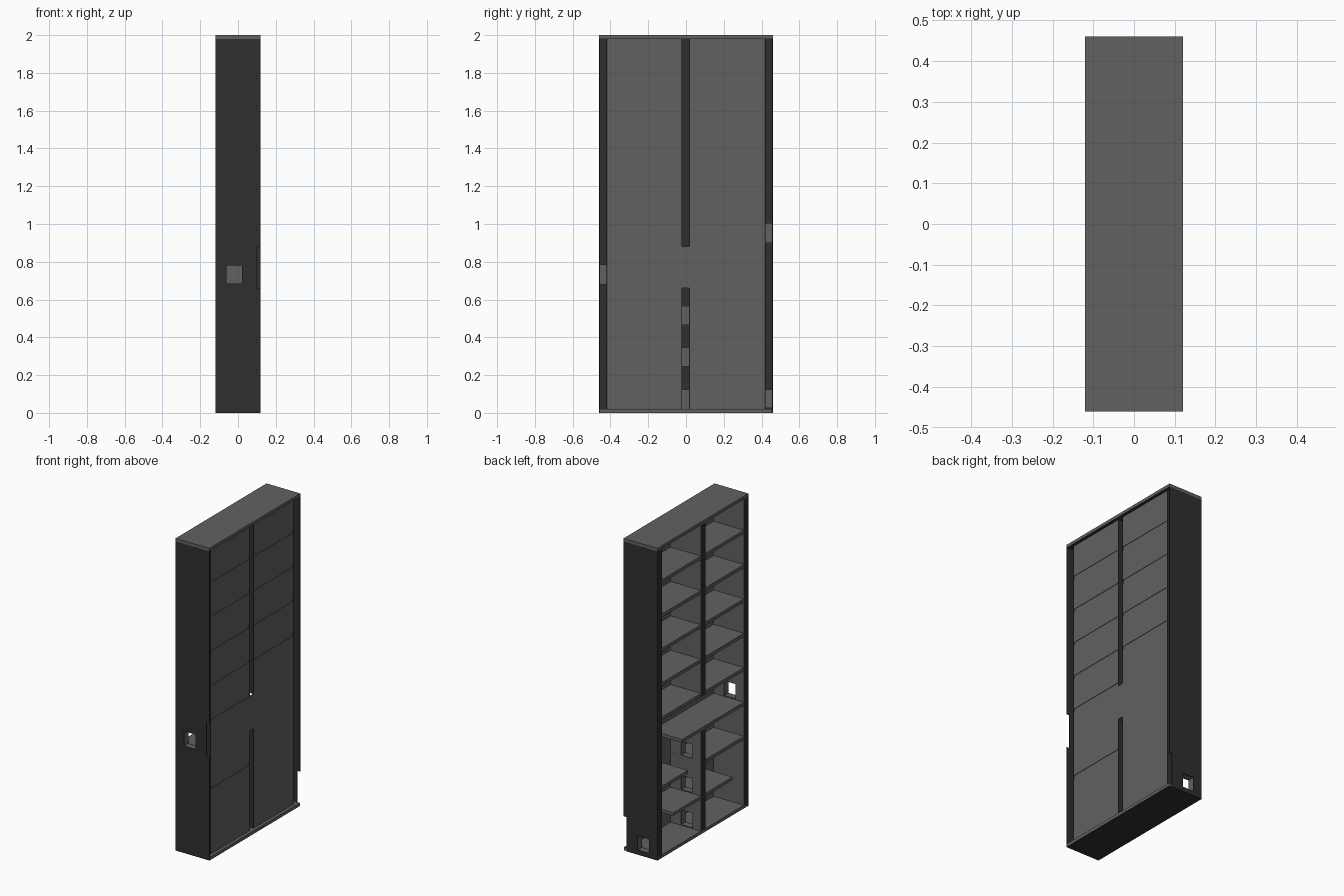
import bpy, bmesh
from mathutils import Vector

if "Cube" in bpy.data.objects:
    bpy.data.objects.remove(bpy.data.objects["Cube"])


def material(name, v):
    m = bpy.data.materials.new(name)
    m.diffuse_color = (v, v, v, 1)
    m.use_nodes = True
    m.node_tree.nodes["Principled BSDF"].inputs["Base Color"].default_value = m.diffuse_color
    return m


GREY = material("mid grey board", 0.12)
DARK = material("dark grey frame", 0.028)


def boxes(name, parts, mat, other=None, rule=None):
    """Join boxes (x0,x1,y0,y1,z0,z1) in one object; rule(normal) picks the second colour."""
    bm = bmesh.new()
    for x0, x1, y0, y1, z0, z1 in parts:
        r = bmesh.ops.create_cube(bm, size=1)
        for v in r["verts"]:
            v.co = Vector((x1 if v.co.x > 0 else x0,
                           y1 if v.co.y > 0 else y0,
                           z1 if v.co.z > 0 else z0))
    bm.normal_update()
    if rule:
        for f in bm.faces:
            f.material_index = int(rule(f.normal))
    me = bpy.data.meshes.new(name)
    bm.to_mesh(me)
    bm.free()
    ob = bpy.data.objects.new(name, me)
    me.materials.append(mat)
    if other:
        me.materials.append(other)
    bpy.context.collection.objects.link(ob)
    return ob


XF, XB, XP = -0.12, 0.12, 0.10      # front, rear rim, rear panel
HX0, HX1 = -0.06, 0.02              # doorway width
T = 0.005


def wall(y0, y1, z0, z1, holes, xb, notch=None):
    """Thin upright board with doorways and an optional rear notch."""
    cuts = {z0, z1}
    for h in holes + ([notch] if notch else []):
        cuts |= {h[0], h[1]}
    cuts = sorted(cuts)
    out = []
    for a, b in zip(cuts, cuts[1:]):
        m = (a + b) / 2
        x1 = XP if notch and notch[0] < m < notch[1] else xb
        if any(h[0] < m < h[1] for h in holes):
            out += [(XF, HX0, y0, y1, a, b), (HX1, x1, y0, y1, a, b)]
        else:
            out.append((XF, x1, y0, y1, a, b))
    return out


def sleeve(name, y0, y1, holes):
    """Lining of each doorway inside the hollow wall."""
    p = []
    for a, b in holes:
        p += [(HX0 - T, HX0, y0, y1, a - T, b + T), (HX1, HX1 + T, y0, y1, a - T, b + T),
              (HX0, HX1, y0, y1, a - T, a), (HX0, HX1, y0, y1, b, b + T)]
    boxes(name, p, GREY)


# hollow side walls: dark outer skin, grey room lining
left_holes = [(0.685, 0.78)]
right_holes = [(0.03, 0.12)]
right_inner = right_holes + [(0.905, 1.0)]
boxes("left_outer_skin", wall(-0.46, -0.455, 0, 1.98, left_holes, XB, (0.66, 0.88)), DARK)
boxes("right_outer_skin", wall(0.455, 0.46, 0, 1.98, right_holes, XB, (0, 0.22)), DARK)
boxes("left_lining", wall(-0.42, -0.415, 0.02, 1.98, left_holes, XP), DARK, GREY, lambda n: n.y > 0.5)
boxes("right_lining", wall(0.415, 0.42, 0.02, 1.98, right_inner, XP), DARK, GREY, lambda n: n.y < -0.5)
sleeve("left_doorway", -0.455, -0.42, left_holes)
sleeve("right_doorways", 0.42, 0.455, right_inner)

# hollow centre wall, open between 0.66 and 0.88
mid = [(0.025, 0.12), (0.25, 0.34), (0.47, 0.56)]
for tag, z0, z1, holes in (("lower", 0.02, 0.66, mid), ("upper", 0.88, 1.98, [])):
    boxes("centre_left_board_" + tag, wall(-0.025, -0.02, z0, z1, holes, XP), DARK, GREY, lambda n: n.y < -0.5)
    boxes("centre_right_board_" + tag, wall(0.015, 0.02, z0, z1, holes, XP), DARK, GREY, lambda n: n.y > 0.5)
sleeve("centre_doorways", -0.02, 0.015, mid)

# front strips that close the hollow walls
boxes("front_strips", [(XF, XF + T, -0.455, -0.42, 0, 1.98), (XF, XF + T, 0.42, 0.455, 0, 1.98),
                       (XF, XF + T, -0.02, 0.015, 0.02, 0.66), (XF, XF + T, -0.02, 0.015, 0.88, 1.98)], DARK)

# top and floor
boxes("top_board", [(XF, XB, -0.46, 0.46, 1.98, 2.0)], GREY, DARK, lambda n: n.z < -0.5)
boxes("floor_board", [(XF, XB, -0.455, 0.455, 0, 0.02)], GREY, DARK, lambda n: n.z < -0.5)

# full shelves in both columns
L, C0, C1, R = -0.415, -0.025, 0.02, 0.415
XS = 0.097
levels = [1.76, 1.54, 1.32, 1.10, 0.88]
boxes("left_shelves", [(XF, XS, L, C0, z, z + 0.022) for z in levels + [0.44]], GREY)
boxes("right_shelves", [(XF, XS, C1, R, z, z + 0.022) for z in levels], GREY)

# partial platforms that leave climbing gaps
boxes("platforms", [(XF, XS, L, 0.21, 0.66, 0.68),
                    (XF, XS, 0.15, R, 0.44, 0.46),
                    (XF, XS, C1, 0.30, 0.225, 0.245),
                    (XF, XS, -0.30, C0, 0.225, 0.245)], GREY)


# rear panels, one for each bay
def bays(y0, y1, shelves):
    tops = [1.98] + shelves
    bottoms = [z + 0.022 for z in shelves] + [0.02]
    return [(XP - T, XP, y0, y1, b, t) for t, b in zip(tops, bottoms)]


boxes("left_rear_panels", bays(L, C0, levels + [0.44]), GREY)
boxes("right_rear_panels", bays(C1, R, levels[:4]), GREY)
boxes("centre_rear_panel", [(XP - T, XP, C0, C1, 0.66, 0.88)], GREY)
